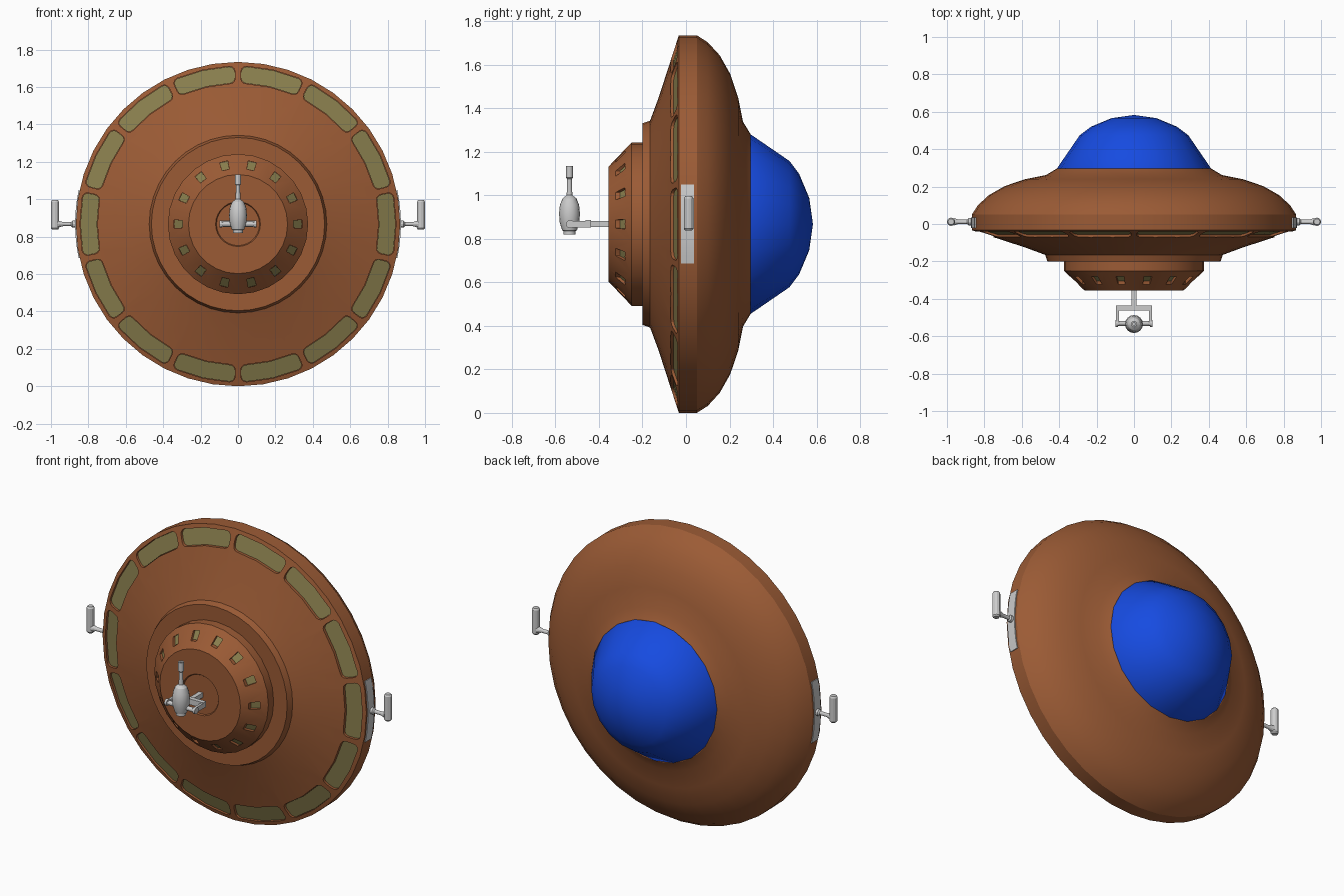
import bpy, bmesh
from math import sin, cos, pi
from mathutils import Matrix, Vector

if "Cube" in bpy.data.objects:
    bpy.data.objects.remove(bpy.data.objects["Cube"])

ZC = 0.867      # height of the saucer axis
N = 14          # windows per ring

def material(name, rgb):
    m = bpy.data.materials.new(name)
    m.diffuse_color = (*rgb, 1)
    m.use_nodes = True
    m.node_tree.nodes["Principled BSDF"].inputs["Base Color"].default_value = m.diffuse_color
    return m

BROWN = material("brown_hull", (0.33, 0.105, 0.036))
BLUE = material("blue_glass", (0.008, 0.07, 0.75))
OLIVE = material("olive_window", (0.25, 0.21, 0.075))

def finish(name, bm, mat=None):
    bmesh.ops.remove_doubles(bm, verts=bm.verts, dist=1e-5)
    bmesh.ops.recalc_face_normals(bm, faces=bm.faces)
    me = bpy.data.meshes.new(name)
    bm.to_mesh(me)
    bm.free()
    ob = bpy.data.objects.new(name, me)
    bpy.context.collection.objects.link(ob)
    if mat:
        me.materials.append(mat)
    return ob

def activate(ob):
    bpy.ops.object.select_all(action='DESELECT')
    ob.select_set(True)
    bpy.context.view_layer.objects.active = ob

def smooth(ob, angle=0.5):
    activate(ob)
    bpy.ops.object.shade_smooth_by_angle(angle=angle)
    return ob

def revolve(name, pts, segs, loc, axis, mat=None):
    """Turn a (radius, height) profile around an axis through loc."""
    rot = {'X': Matrix.Rotation(pi / 2, 4, 'Y'), 'Y': Matrix.Rotation(-pi / 2, 4, 'X'),
           'Z': Matrix.Identity(4)}[axis]
    mtx = Matrix.Translation(loc) @ rot
    bm = bmesh.new()
    rings = []
    for r, h in pts:
        if r == 0:
            rings.append([bm.verts.new(mtx @ Vector((0, 0, h)))] * segs)
        else:
            rings.append([bm.verts.new(mtx @ Vector((r * cos(2 * pi * i / segs), r * sin(2 * pi * i / segs), h)))
                          for i in range(segs)])
    for a, b in zip(rings, rings[1:]):
        for i in range(segs):
            j = (i + 1) % segs
            bm.faces.new(list(dict.fromkeys((a[i], a[j], b[j], b[i]))))
    return finish(name, bm, mat)

def box(name, x, y, z):
    bm = bmesh.new()
    c = [Vector(((a[0] + a[1]) / 2 for a in (x, y, z)))][0]
    s = [a[1] - a[0] for a in (x, y, z)]
    bmesh.ops.create_cube(bm, size=1, matrix=Matrix.Translation(c) @ Matrix.Diagonal((*s, 1)))
    return finish(name, bm)

def sector_loop(r0, r1, half, corner, mid):
    """Rounded arc-shaped outline as (radius, angle) pairs."""
    rm, out = (r0 + r1) / 2, []
    da = corner / rm
    for cr, ca, start in ((r1 - corner, half - da, 0), (r0 + corner, half - da, 1),
                          (r0 + corner, da - half, 2), (r1 - corner, da - half, 3)):
        for k in range(4):
            t = (start + k / 3) * pi / 2
            out.append((cr + corner * cos(t), mid + ca + da * sin(t)))
        if start in (1, 3):   # keep the long sides curved
            out.append((r0 if start == 1 else r1, mid))
    return out

def window_ring(name, r0, r1, half, corner, cone, d0, d1, mat=None):
    """Ring of window blocks lying between two offsets from a cone surface."""
    bm = bmesh.new()
    for i in range(N):
        loop = sector_loop(r0, r1, half, corner, 2 * pi * i / N)
        front, back = ([bm.verts.new((r * cos(a), cone(r) + d, ZC + r * sin(a))) for r, a in loop]
                       for d in (d0, d1))
        bm.faces.new(front)
        bm.faces.new(back[::-1])
        for k in range(len(loop)):
            m = (k + 1) % len(loop)
            bm.faces.new((front[k], back[k], back[m], front[m]))
    return finish(name, bm, mat)

def carve(ob, cutter):
    cutter.hide_render = True
    mod = ob.modifiers.new("windows", 'BOOLEAN')
    mod.operation, mod.solver, mod.object = 'DIFFERENCE', 'EXACT', cutter
    activate(ob)
    bpy.ops.object.modifier_apply(modifier=mod.name)
    bpy.data.objects.remove(cutter)

C = (0, 0, ZC)

# Saucer hull with recessed rim windows
hull = revolve("saucer_hull", [(0, -.2), (.463, -.2), (.475, -.165), (.58, -.126), (.867, -.033), (.867, .05),
               (.835, .1), (.775, .155), (.69, .203), (.58, .24), (.47, .262), (.412, .297), (0, .297)],
               40, C, 'Y', BROWN)
rim_cone = lambda r: -.033 - (.867 - r) * .324
carve(hull, window_ring("rim_cutter", .752, .845, .205, .028, rim_cone, -.03, .026))
smooth(hull)
window_ring("rim_windows", .754, .843, .203, .027, rim_cone, .013, .03, OLIVE)

# Front turret with small windows
turret = revolve("front_turret", [(0, -.19), (.375, -.19), (.375, -.25), (.265, -.355), (.12, -.355), (.115, -.348),
                 (0, -.348)], 28, C, 'Y', BROWN)
turret_cone = lambda r: -.25 - (.375 - r) * .955
carve(turret, window_ring("turret_cutter", .297, .342, .065, .003, turret_cone, -.03, .03))
smooth(turret)
window_ring("turret_windows", .298, .341, .064, .003, turret_cone, .02, .035, OLIVE)

# Blue dome at the back
smooth(revolve("rear_dome", [(.412, .29), (.412, .297), (.29, .475), (.23, .52), (.12, .566), (0, .583)],
               20, C, 'Y', BLUE), 0.7)

# Side plates on the rim and their upright arms
for s, side in ((1, "right"), (-1, "left")):
    bm = bmesh.new()
    rows = []
    for i in range(9):
        a = (i / 4 - 1) * .21
        rows.append([bm.verts.new((s * r * cos(a), y, ZC + r * sin(a)))
                     for r, y in ((.85, -.022), (.871, -.022), (.871, .036), (.85, .036))])
    for p, q in zip(rows, rows[1:]):
        for k in range(4):
            bm.faces.new((p[k], p[(k + 1) % 4], q[(k + 1) % 4], q[k]))
    bm.faces.new(rows[0])
    bm.faces.new(rows[-1])
    smooth(finish(side + "_rim_plate", bm))
    smooth(revolve(side + "_arm", [(0, s * .86), (.019, s * .86), (.019, s * .885), (.011, s * .892), (.011, s * .935),
                   (.02, s * .965), (0, s * .965)], 12, (0, .012, ZC), 'X'))
    smooth(revolve(side + "_upright", [(0, .838), (.016, .838), (.022, .846), (.022, .985), (.016, .995), (0, .995)],
                   12, (s * .978, .012, 0), 'Z'))
    # Fork arm and pivot pin of the front gun
    box(side + "_fork_arm", sorted((s * .08, s * .095)), (-.54, -.44), (.852, .882))
    smooth(revolve(side + "_pivot_pin", [(0, s * .03), (.013, s * .03), (.013, s * .085), (.019, s * .085),
                   (.019, s * .1), (0, s * .1)], 12, (0, -.532, ZC), 'X'))

# Front gun: stem, fork bar, body with barrel
box("gun_stem", (-.013, .013), (-.45, -.345), (.853, .881))
box("gun_fork_bar", (-.095, .095), (-.462, -.436), (.852, .886))
smooth(revolve("gun_body", [(0, .82), (.028, .82), (.028, .836), (.034, .838), (.045, .875), (.048, .915), (.044, .955),
               (.032, .985), (.013, 1.0), (.011, 1.075), (.016, 1.08), (.016, 1.133), (.009, 1.133), (.009, 1.11),
               (0, 1.11)], 16, (0, -.535, 0), 'Z'))
